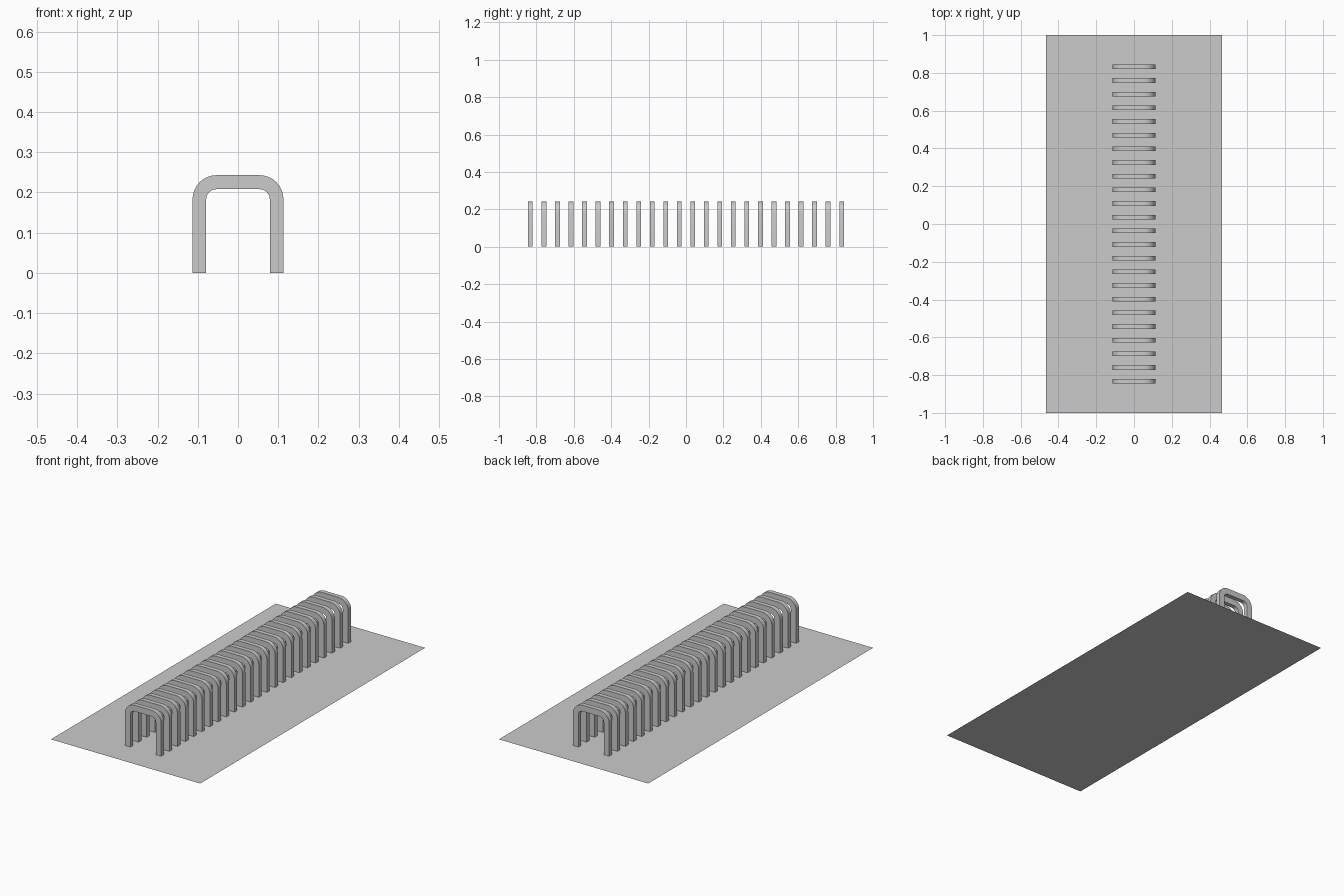
import bpy, bmesh
from math import cos, sin, pi

if "Cube" in bpy.data.objects:
    bpy.data.objects.remove(bpy.data.objects["Cube"])

# Flat base sheet
bpy.ops.mesh.primitive_plane_add(size=1)
sheet = bpy.context.object
sheet.name = "base_sheet"
sheet.scale = (0.93, 2.0, 1)
bpy.ops.object.transform_apply(scale=True)

COUNT, SPAN, DEPTH = 24, 1.664, 0.025
SEG = 8


def arch(half_width, top, radius):
    """Points of a round-cornered arch from left foot to right foot."""
    pts = [(-half_width, 0)]
    for side, start in ((-1, pi), (1, pi / 2)):
        for i in range(SEG + 1):
            a = start - i * pi / 2 / SEG
            pts.append((side * (half_width - radius) + radius * cos(a),
                        top - radius + radius * sin(a)))
    return pts + [(half_width, 0)]


# One hoop: strip between outer and inner arches, extruded in depth
outer = arch(0.113, 0.243, 0.06)
inner = arch(0.079, 0.208, 0.025)
bm = bmesh.new()
o = [bm.verts.new((x, -DEPTH / 2, z)) for x, z in outer]
n = [bm.verts.new((x, -DEPTH / 2, z)) for x, z in inner]
for i in range(len(o) - 1):
    bm.faces.new((o[i], o[i + 1], n[i + 1], n[i]))
ext = bmesh.ops.extrude_face_region(bm, geom=bm.faces[:], use_keep_orig=True)
new = [g for g in ext["geom"] if isinstance(g, bmesh.types.BMVert)]
bmesh.ops.translate(bm, verts=new, vec=(0, DEPTH, 0))
bmesh.ops.recalc_face_normals(bm, faces=bm.faces[:])
mesh = bpy.data.meshes.new("hoop")
bm.to_mesh(mesh)
bm.free()

hoop = bpy.data.objects.new("hoop_row", mesh)
bpy.context.collection.objects.link(hoop)
hoop.location.y = -SPAN / 2
bpy.ops.object.select_all(action='DESELECT')
hoop.select_set(True)
bpy.context.view_layer.objects.active = hoop
bpy.ops.object.shade_smooth_by_angle()

# Repeat the hoop along the sheet
arr = hoop.modifiers.new("repeat", 'ARRAY')
arr.count = COUNT
arr.use_relative_offset = False
arr.use_constant_offset = True
arr.constant_offset_displace = (0, SPAN / (COUNT - 1), 0)
